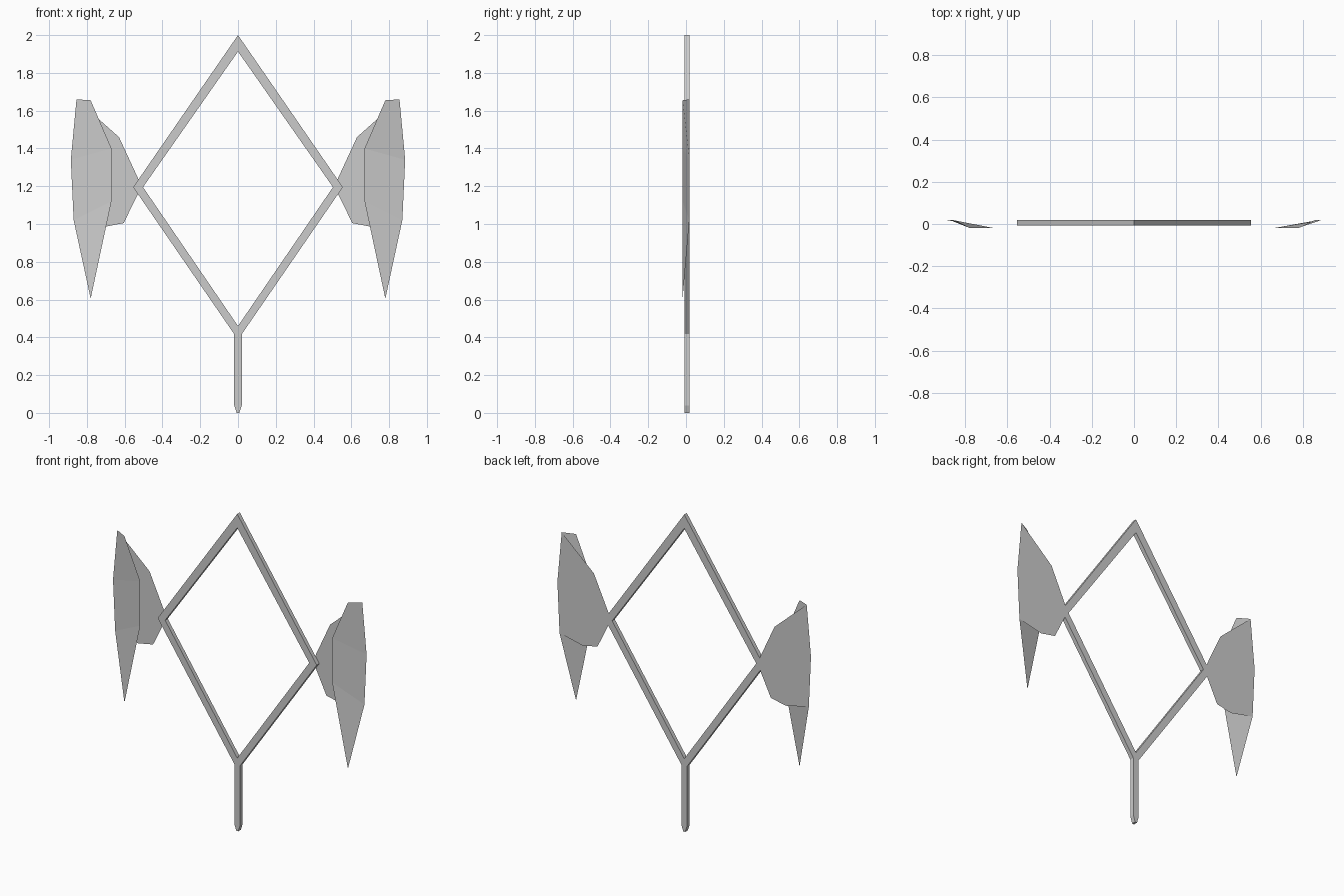
import bpy, bmesh
from mathutils import Vector

if "Cube" in bpy.data.objects:
    bpy.data.objects.remove(bpy.data.objects["Cube"])

BACK, FRONT = 0.018, -0.018
FRAME_DEPTH = 0.026


def make_object(name, bm):
    mesh = bpy.data.meshes.new(name)
    bm.to_mesh(mesh)
    bm.free()
    obj = bpy.data.objects.new(name, mesh)
    bpy.context.collection.objects.link(obj)
    return obj


def add_face(bm, points):
    return bm.faces.new([bm.verts.new(p) for p in points])


# Diamond frame and handle: flat half outlines, mirrored, welded and extruded
top_out, top_in = (0, 2.0), (0, 1.913)
side_out, side_in = (0.555, 1.195), (0.503, 1.195)
low_out, low_in = (0.02, 0.417), (0, 0.46)
half = [
    [top_out, side_out, side_in, top_in],
    [side_out, low_out, low_in, side_in],
    [low_in, low_out, (0.02, 0.04), (0.007, 0), (0, 0)],
]
bm = bmesh.new()
for poly in half:
    for s in (1, -1):
        pts = [(s * x, BACK, z) for x, z in poly]
        add_face(bm, pts[::s])
bmesh.ops.remove_doubles(bm, verts=bm.verts, dist=1e-4)
# the centre line of the handle is flat, so merge its two halves
bmesh.ops.dissolve_limit(bm, angle_limit=0.01, verts=[], use_dissolve_boundaries=False,
                         edges=[e for e in bm.edges
                                if all(abs(v.co.x) < 1e-5 and v.co.z < 0.5 for v in e.verts)])
ext = bmesh.ops.extrude_face_region(bm, geom=bm.faces[:], use_keep_orig=True)
moved = [g for g in ext["geom"] if isinstance(g, bmesh.types.BMVert)]
bmesh.ops.translate(bm, verts=moved, vec=Vector((0, -FRAME_DEPTH, 0)))
bmesh.ops.recalc_face_normals(bm, faces=bm.faces)
make_object("diamond_frame_and_handle", bm)

# Wing sheets: a flat back plate and a tilted pointed blade on each side
plate = [(0.855, 1.66), (0.63, 1.46), (0.51, 1.2), (0.605, 1.005),
         (0.71, 0.984), (0.87, 1.02), (0.885, 1.34)]
rows = [  # blade inner edge, blade outer edge
    ((0.78, FRONT, 1.655), (0.855, BACK, 1.66)),
    ((0.67, FRONT, 1.40), (0.885, BACK, 1.34)),
    ((0.67, FRONT, 1.12), (0.87, BACK, 1.02)),
]
tip = (0.78, FRONT, 0.605)

for side, s in (("right", 1), ("left", -1)):
    bm = bmesh.new()
    add_face(bm, [(s * x, BACK, z) for x, z in plate][::-s])
    make_object(f"wing_plate_{side}", bm)

    bm = bmesh.new()
    polys = [[a[0], b[0], b[1], a[1]] for a, b in zip(rows, rows[1:])]
    polys.append([rows[-1][0], tip, rows[-1][1]])
    for poly in polys:
        add_face(bm, [(s * x, y, z) for x, y, z in poly][::s])
    bmesh.ops.remove_doubles(bm, verts=bm.verts, dist=1e-4)
    make_object(f"wing_blade_{side}", bm)
